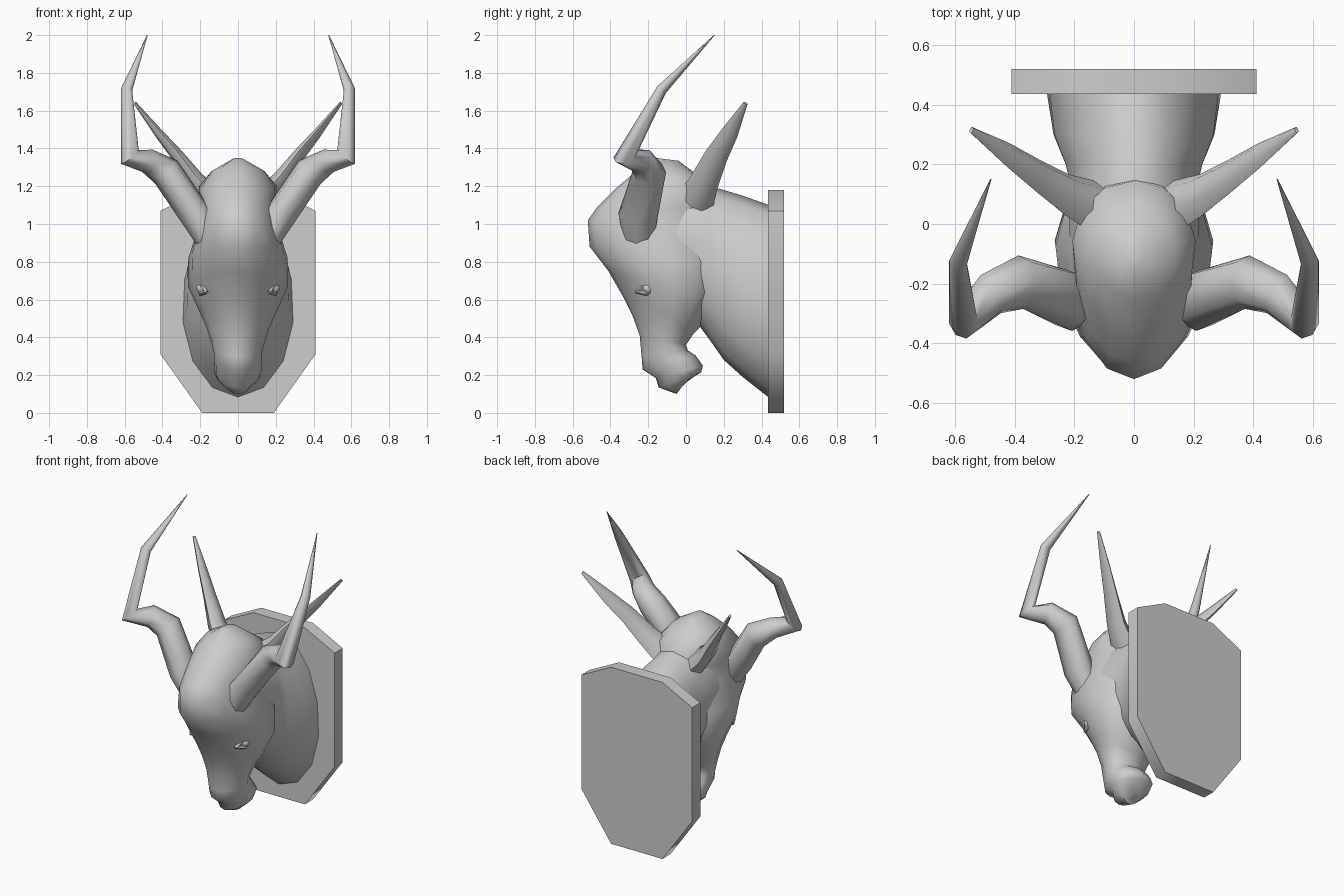
import bpy, bmesh, math
from mathutils import Vector

cube = bpy.data.objects.get("Cube")
if cube:
    bpy.data.objects.remove(cube, do_unlink=True)

grey = bpy.data.materials.new("plain_grey")
grey.use_nodes = True
grey.diffuse_color = (0.61, 0.61, 0.61, 1)
grey.node_tree.nodes["Principled BSDF"].inputs["Base Color"].default_value = (0.61, 0.61, 0.61, 1)


def make_object(name, bm, mirror=False):
    bmesh.ops.recalc_face_normals(bm, faces=bm.faces)
    mesh = bpy.data.meshes.new(name)
    bm.to_mesh(mesh)
    bm.free()
    mesh.materials.append(grey)
    obj = bpy.data.objects.new(name, mesh)
    bpy.context.collection.objects.link(obj)
    bpy.ops.object.select_all(action="DESELECT")
    obj.select_set(True)
    bpy.context.view_layer.objects.active = obj
    bpy.ops.object.shade_smooth_by_angle(angle=math.radians(60))
    if mirror:
        obj.modifiers.new("mirror", "MIRROR").use_mirror_merge = False


def skin_rings(bm, rings):
    """Bridge consecutive rings of points and cap both ends."""
    rows = [[bm.verts.new(p) for p in ring] for ring in rings]
    n = len(rows[0])
    for a, b in zip(rows, rows[1:]):
        for i in range(n):
            j = (i + 1) % n
            bm.faces.new((a[i], a[j], b[j], b[i]))
    bm.faces.new(rows[0])
    bm.faces.new(rows[-1])


def body_loft(name, stations, sides=14):
    """Egg sections: two (y, z) profile points, half width, narrowing at the first point."""
    rings = []
    for y0, z0, y1, z1, width, narrow in stations:
        a, b = Vector((0, y0, z0)), Vector((0, y1, z1))
        ring = []
        for i in range(sides):
            t = math.tau * i / sides
            p = (a + b) / 2 + (a - b) / 2 * math.cos(t)
            p.x = width * math.sin(t) * (1 - narrow * math.cos(t))
            ring.append(p)
        rings.append(ring)
    bm = bmesh.new()
    skin_rings(bm, rings)
    make_object(name, bm)


def tube(name, path, side_axis, sides=8):
    """Tapered limb: each path entry is (point, radius along side axis, other radius)."""
    pts = [Vector(p) for p, _, _ in path]
    rings = []
    for i, (_, ra, rb) in enumerate(path):
        ahead = pts[min(i + 1, len(pts) - 1)] - pts[i]
        behind = pts[i] - pts[max(i - 1, 0)]
        tangent = (ahead.normalized() + behind.normalized()).normalized()
        u = Vector(side_axis)
        u = (u - tangent * u.dot(tangent)).normalized()
        v = tangent.cross(u)
        angles = [math.tau * k / sides for k in range(sides)]
        rings.append([pts[i] + u * ra * math.cos(t) + v * rb * math.sin(t) for t in angles])
    bm = bmesh.new()
    skin_rings(bm, rings)
    make_object(name, bm, mirror=True)


# Wall plaque
half = [(0.19, 0), (0.41, 0.31), (0.41, 1.07), (0.19, 1.18)]
outline = half + [(-x, z) for x, z in reversed(half)]
bm = bmesh.new()
skin_rings(bm, [[(x, y, z) for x, z in outline] for y in (0.435, 0.52)])
make_object("wall_plaque", bm)

# Neck, from the plaque forward into the skull: bottom to top
body_loft("neck", [
    (0.44, 0.08, 0.44, 1.10, 0.295, -0.07),
    (0.30, 0.19, 0.30, 1.15, 0.275, -0.03),
    (0.20, 0.28, 0.20, 1.18, 0.235, 0),
    (0.13, 0.38, 0.13, 1.20, 0.215, 0.05),
    (0.05, 0.49, 0.04, 1.21, 0.22, 0.05),
    (-0.06, 0.53, -0.08, 1.18, 0.22, 0.05),
])

# Head, crown to chin: front to back
body_loft("head", [
    (-0.16, 1.35, -0.04, 1.335, 0.03, 0),
    (-0.25, 1.29, 0.04, 1.275, 0.14, 0.1),
    (-0.37, 1.19, 0.145, 1.205, 0.205, 0.15),
    (-0.47, 1.09, 0.17, 1.08, 0.20, 0.05),
    (-0.52, 1.02, 0.20, 0.95, 0.215, 0.03),
    (-0.51, 0.88, 0.20, 0.78, 0.26, 0.17),
    (-0.41, 0.75, 0.17, 0.62, 0.26, 0.22),
    (-0.33, 0.61, 0.09, 0.47, 0.195, 0.22),
    (-0.285, 0.52, 0.04, 0.42, 0.165, 0.22),
    (-0.245, 0.41, 0.00, 0.36, 0.14, 0.22),
    (-0.235, 0.30, 0.01, 0.33, 0.125, 0.2),
    (-0.23, 0.23, 0.05, 0.305, 0.125, 0.2),
    (-0.16, 0.185, 0.09, 0.25, 0.125, 0.22),
    (-0.145, 0.135, 0.08, 0.215, 0.11, 0.22),
    (-0.05, 0.10, 0.00, 0.165, 0.055, 0.1),
])

# Kinked horns
tube("horns", [
    ((0.14, -0.25, 0.86), 0.07, 0.05),
    ((0.22, -0.255, 1.04), 0.105, 0.085),
    ((0.38, -0.195, 1.275), 0.09, 0.085),
    ((0.48, -0.235, 1.335), 0.075, 0.065),
    ((0.573, -0.325, 1.355), 0.06, 0.06),
    ((0.59, -0.13, 1.71), 0.029, 0.032),
    ((0.48, 0.15, 2.00), 0.002, 0.002),
], (0.3, 1, 0.2))

# Long leaf-shaped ears
tube("ears", [
    ((0.12, 0.05, 1.12), 0.10, 0.07),
    ((0.22, 0.095, 1.22), 0.078, 0.05),
    ((0.32, 0.16, 1.36), 0.062, 0.032),
    ((0.42, 0.23, 1.48), 0.046, 0.022),
    ((0.545, 0.315, 1.64), 0.012, 0.008),
], (0, 1, -0.4), sides=6)

# Eyes
bm = bmesh.new()
bmesh.ops.create_uvsphere(bm, u_segments=12, v_segments=8, radius=0.03)
bmesh.ops.translate(bm, verts=bm.verts, vec=(0.19, -0.20, 0.66))
make_object("eyes", bm, mirror=True)

# Upper and lower eyelids
for name, lift in (("upper_eyelids", 0.028), ("lower_eyelids", -0.028)):
    tube(name, [
        ((0.165, -0.265, 0.64), 0.008, 0.008),
        ((0.196, -0.21, 0.66 + lift), 0.014, 0.014),
        ((0.205, -0.155, 0.67), 0.008, 0.008),
    ], (1, 0, 0), sides=6)
